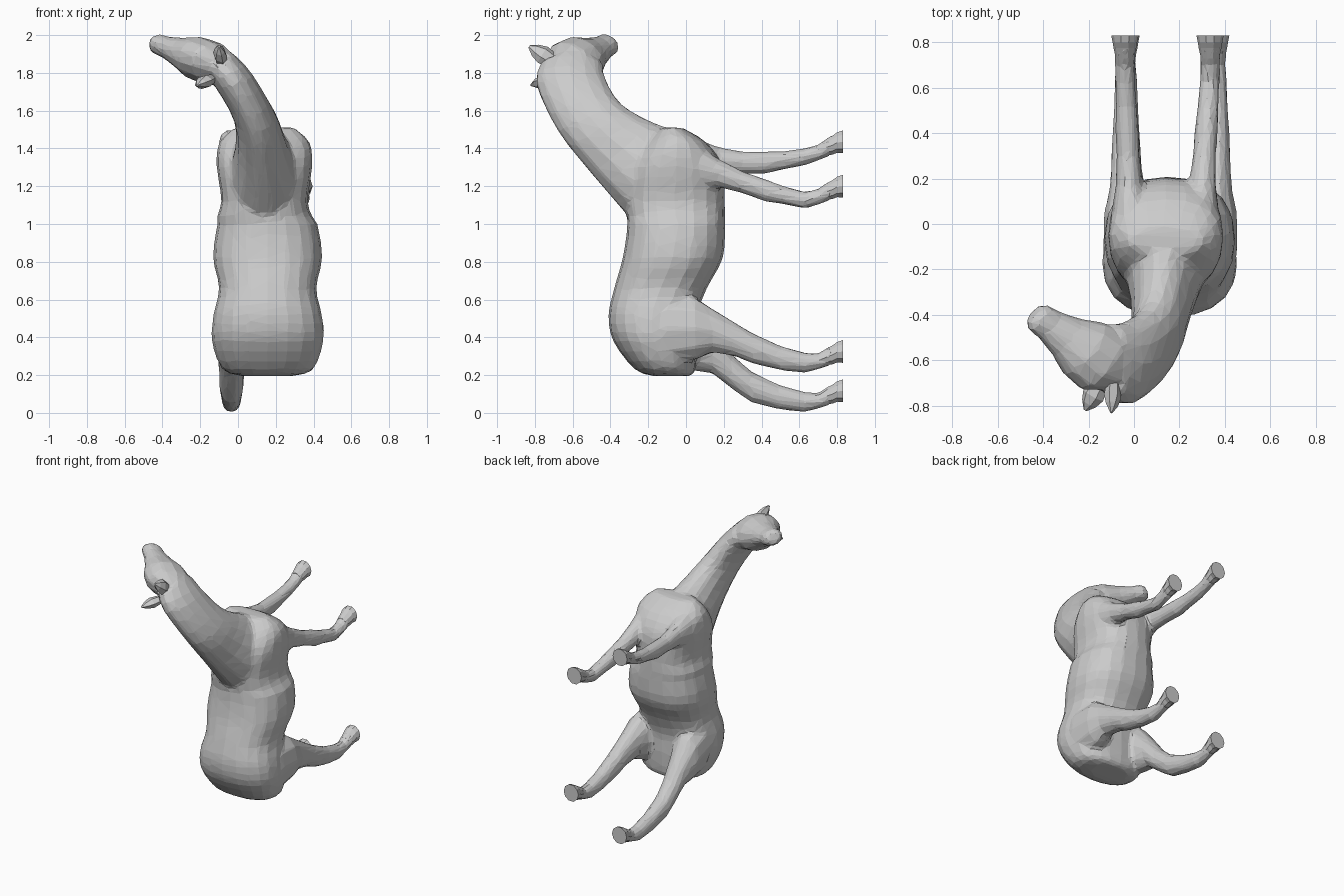
import bpy, bmesh, math
from mathutils import Vector

if "Cube" in bpy.data.objects:
    bpy.data.objects.remove(bpy.data.objects["Cube"])


def spline(rows, steps=3):
    """Smoothly resample rows of numbers (Catmull-Rom)."""
    out = []
    for i in range(len(rows) - 1):
        p = [rows[max(0, min(len(rows) - 1, i + k))] for k in (-1, 0, 1, 2)]
        for s in range(steps):
            t = s / steps
            out.append([b + .5 * t * (c - a + t * (2 * a - 5 * b + 4 * c - d + t * (3 * (b - c) + d - a)))
                        for a, b, c, d in zip(*p)])
    return out + [list(rows[-1])]


def loft(name, rings, sides=14, power=1):
    """Skin a list of rounded rings (centre, half-axis u, half-axis v)."""
    def wave(x):
        return math.copysign(abs(x) ** power, x)
    bm = bmesh.new()
    loops = []
    for c, u, v in rings:
        c, u, v = Vector(c), Vector(u), Vector(v)
        loops.append([bm.verts.new(c + u * wave(math.cos(a)) + v * wave(math.sin(a)))
                      for a in (2 * math.pi * i / sides for i in range(sides))])
    for a, b in zip(loops, loops[1:]):
        for i in range(sides):
            j = (i + 1) % sides
            bm.faces.new((a[i], a[j], b[j], b[i]))
    bm.faces.new(loops[0])
    bm.faces.new(loops[-1])
    bmesh.ops.recalc_face_normals(bm, faces=bm.faces)
    me = bpy.data.meshes.new(name)
    bm.to_mesh(me)
    bm.free()
    ob = bpy.data.objects.new(name, me)
    bpy.context.collection.objects.link(ob)
    return ob


# trunk along z: (z, half width, back y, belly y)
trunk = [(.195, .13, -.17, .02), (.23, .24, -.27, .05), (.38, .295, -.385, .06),
         (.52, .287, -.41, .06), (.66, .257, -.38, .11), (.82, .289, -.335, .195),
         (1.0, .265, -.31, .207), (1.12, .228, -.325, .205), (1.3, .253, -.30, .195),
         (1.43, .24, -.21, .11), (1.51, .16, -.13, -.02)]
parts = [loft("body", [((.14 if z > 1 else .157, (a + b) / 2, z), (h, 0, 0), (0, (b - a) / 2, 0))
                       for z, h, a, b in spline(trunk)], 20, .85)]

# neck, twisting as it rises: (x, half width, crest y, crest z, throat y, throat z)
neck = [(.14, .2, -.33, 1.06, .04, 1.47), (.125, .14, -.5, 1.26, -.16, 1.535),
        (.09, .113, -.68, 1.49, -.34, 1.635), (-.02, .098, -.795, 1.74, -.425, 1.77),
        (-.10, .075, -.765, 1.855, -.435, 1.84)]
parts.append(loft("neck", [((x, (a + c) / 2, (b + d) / 2), (w, 0, max(0, .03 - x * .25)),
                            (0, (a - c) / 2, (b - d) / 2))
                           for x, w, a, b, c, d in spline(neck)]))

# head, turned to one side: (position from poll to muzzle, half depth, half width)
side, deep = Vector((.47, 0, .88)), Vector((.56, .77, -.3))
poll, muzzle = Vector((-.07, -.65, 1.825)), Vector((-.445, -.395, 1.96))
head = [(0, .11, .085), (.18, .165, .118), (.4, .15, .118),
        (.6, .105, .085), (.8, .078, .06), (.93, .074, .058), (1, .05, .043)]
parts.append(loft("head", [(poll.lerp(muzzle, t), side * w, deep * d) for t, d, w in head], 12))


# legs point along +y: rows (y, z, half height); the partner swings down by 'drop'
def leg(name, rows, x0, x1, drop, reach):
    rings = []
    for y, z, h in rows:
        t = max(0, min(1, (y + .11) / reach))
        rings.append(((x0 + (x1 - x0) * t, y, z - drop * t ** 1.35),
                      (.022 + .5 * h, 0, 0), (0, 0, h)))
    parts.append(loft(name, rings, 10))
    (x, y, z), _, _ = rings[-1]
    # flared hoof
    loft(name.replace("leg", "hoof"),
         [((x, y + dy, z + dz), (w, 0, 0), (0, 0, w * 1.05))
          for dy, dz, w in ((-.04, -.015, .04), (.005, .0, .05), (.03, .014, .054), (.06, .018, .06))], 10)


front = [(-.1, 1.335, .15), (.05, 1.335, .125), (.17, 1.333, .078), (.3, 1.325, .06),
         (.42, 1.325, .062), (.52, 1.338, .05), (.63, 1.356, .047), (.7, 1.378, .044),
         (.77, 1.417, .056)]
hind = [(-.12, .44, .19), (.05, .445, .17), (.14, .435, .12), (.25, .393, .094),
        (.35, .343, .084), (.5, .29, .067), (.63, .265, .056), (.7, .272, .043),
        (.77, .307, .057)]
leg("front_leg_left", front, -.01, -.04, 0, .75)
leg("front_leg_right", front, .28, .335, .235, .75)
leg("hind_leg_right", hind, .34, .36, 0, .4)
leg("hind_leg_left", hind, -.02, -.035, .208, .4)

# ears
for name, base, tip in (("ear_left", (-.09, -.70, 1.86), (-.10, -.83, 1.94)),
                        ("ear_right", (-.15, -.70, 1.765), (-.215, -.82, 1.735))):
    base, tip = Vector(base), Vector(tip)
    axis = (tip - base).normalized()
    u = axis.cross(deep).normalized()
    v = axis.cross(u)
    loft(name, [(base.lerp(tip, f), u * w, v * w * .7)
                for f, w in ((0, .04), (.45, .052), (.75, .036), (1, .008))], 6)

# fuse the flesh into one faceted skin
bpy.ops.object.select_all(action='DESELECT')
for ob in parts:
    ob.select_set(True)
body = parts[0]
bpy.context.view_layer.objects.active = body
bpy.ops.object.join()
m = body.modifiers.new("fuse", 'REMESH')
m.mode, m.voxel_size = 'VOXEL', .014
m = body.modifiers.new("soften", 'SMOOTH')
m.factor, m.iterations = .5, 7
m = body.modifiers.new("facet", 'DECIMATE')
m.ratio = .055
for m in list(body.modifiers):
    bpy.ops.object.modifier_apply(modifier=m.name)
